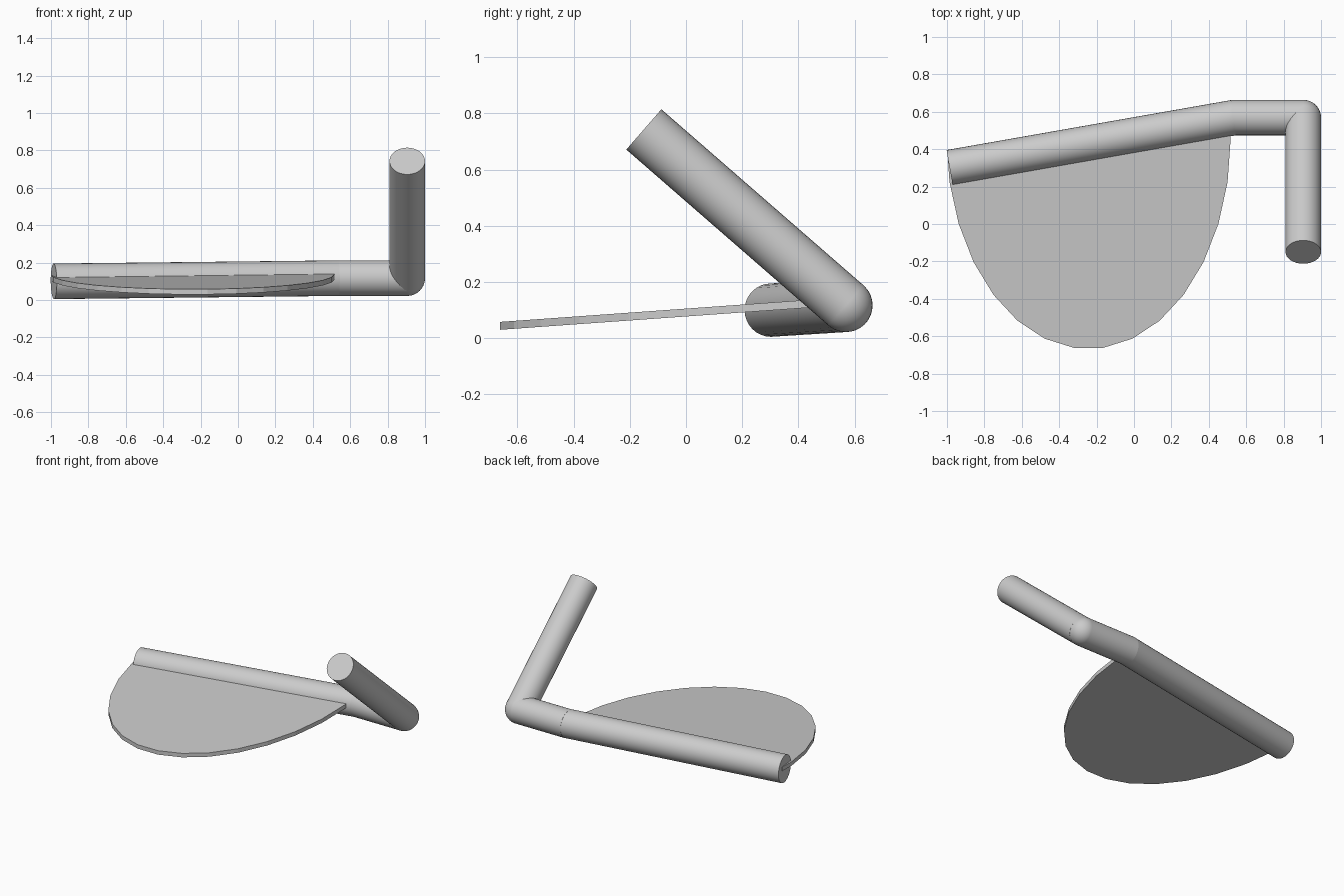
import bpy, bmesh, math
from mathutils import Vector

cube = bpy.data.objects.get("Cube")
if cube:
    bpy.data.objects.remove(cube, do_unlink=True)

RADIUS = 0.095
LONG_END = Vector((-0.985, 0.302, 0.10))
BEND = Vector((0.536, 0.569, 0.117))
SHORT_START = Vector((0.52, 0.569, 0.117))
CORNER = Vector((0.905, 0.569, 0.117))
HANDLE_END = Vector((0.905, -0.15, 0.743))

grey = bpy.data.materials.new("grey")
grey.use_nodes = True
grey.diffuse_color = (0.6, 0.6, 0.6, 1)
grey.node_tree.nodes["Principled BSDF"].inputs["Base Color"].default_value = (0.6, 0.6, 0.6, 1)


def finish(obj, name):
    obj.name = name
    obj.data.materials.append(grey)
    bpy.ops.object.select_all(action="DESELECT")
    obj.select_set(True)
    bpy.context.view_layer.objects.active = obj
    bpy.ops.object.shade_smooth_by_angle(angle=math.radians(30))


def tube(name, start, end):
    axis = end - start
    bpy.ops.mesh.primitive_cylinder_add(
        vertices=32, radius=RADIUS, depth=axis.length, location=(start + end) / 2,
        rotation=axis.to_track_quat("Z", "Y").to_euler())
    finish(bpy.context.object, name)


# Bent rod: long bar, short link, rounded elbow and raised handle
tube("long_bar", LONG_END, BEND)
tube("short_link", SHORT_START, CORNER)
tube("handle", CORNER, HANDLE_END)
bpy.ops.mesh.primitive_uv_sphere_add(segments=32, ring_count=16, radius=RADIUS, location=CORNER)
finish(bpy.context.object, "elbow")

# Thin oval blade, tilted in y and trimmed inside the long bar
bm = bmesh.new()
outline = []
for i in range(30):
    a = math.radians(12 * i)
    x, y = -0.243 + 0.76 * math.cos(a), 0.459 + 1.127 * math.sin(a)
    outline.append(bm.verts.new((x, y, 0.03 + 0.0715 * (y + 0.664))))
bottom = bm.faces.new(outline)
top = bmesh.ops.extrude_face_region(bm, geom=[bottom])["geom"]
bmesh.ops.translate(bm, vec=(0, 0, 0.028), verts=[v for v in top if isinstance(v, bmesh.types.BMVert)])
along = BEND - LONG_END
cut = bmesh.ops.bisect_plane(
    bm, geom=bm.verts[:] + bm.edges[:] + bm.faces[:], plane_co=LONG_END + Vector((0, 0.04, 0)),
    plane_no=Vector((-along.y, along.x, 0)), clear_outer=True)["geom_cut"]
bmesh.ops.edgeloop_fill(bm, edges=[e for e in cut if isinstance(e, bmesh.types.BMEdge)])
bmesh.ops.recalc_face_normals(bm, faces=bm.faces[:])
mesh = bpy.data.meshes.new("blade")
bm.to_mesh(mesh)
bm.free()
blade = bpy.data.objects.new("blade", mesh)
bpy.context.collection.objects.link(blade)
finish(blade, "blade")
blade.data.shade_flat()
